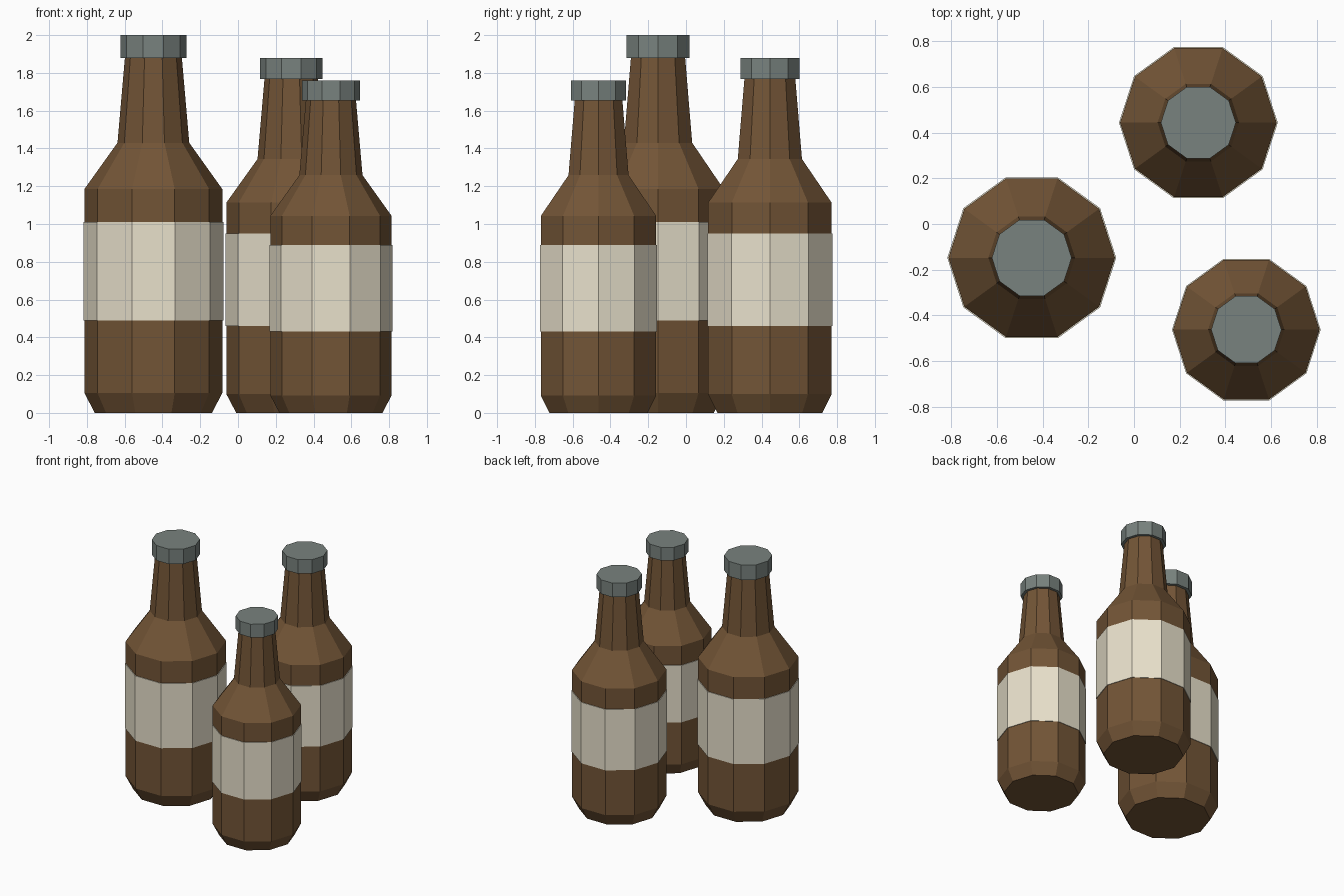
import bpy, bmesh
from math import cos, sin, tau

if "Cube" in bpy.data.objects:
    bpy.data.objects.remove(bpy.data.objects["Cube"])

SIDES = 10


def material(name, rgb):
    m = bpy.data.materials.new(name)
    m.diffuse_color = (*rgb, 1)
    m.use_nodes = True
    m.node_tree.nodes["Principled BSDF"].inputs["Base Color"].default_value = m.diffuse_color
    return m


def lathe(name, profile, scale, loc, mat, ring=False):
    """Spin (radius, z) points into a solid; ring=True closes the profile on itself."""
    bm = bmesh.new()
    loops = [[bm.verts.new((r * scale * cos(tau * i / SIDES),
                            r * scale * sin(tau * i / SIDES), z * scale))
              for i in range(SIDES)] for r, z in profile]
    pairs = list(zip(loops, loops[1:]))
    if ring:
        pairs.append((loops[-1], loops[0]))
    else:
        bm.faces.new(loops[0][::-1])
        bm.faces.new(loops[-1])
    for a, b in pairs:
        for i in range(SIDES):
            j = (i + 1) % SIDES
            bm.faces.new((a[i], a[j], b[j], b[i]))
    bmesh.ops.recalc_face_normals(bm, faces=bm.faces)
    mesh = bpy.data.meshes.new(name)
    bm.to_mesh(mesh)
    bm.free()
    mesh.materials.append(mat)
    ob = bpy.data.objects.new(name, mesh)
    ob.location = loc
    bpy.context.collection.objects.link(ob)


glass = material("brown_glass", (0.17, 0.09, 0.037))
paper = material("cream_paper", (0.81, 0.75, 0.60))
metal = material("grey_metal", (0.19, 0.225, 0.21))

# Profiles of the tallest bottle
body = [(0.31, 0), (0.365, 0.105), (0.365, 1.185), (0.19, 1.43), (0.15, 1.89)]
label = [(0.36, 0.49), (0.37, 0.49), (0.37, 1.01), (0.36, 1.01)]
cap = [(0.175, 1.88), (0.175, 2.0)]

# Three bottles: x, y, scale
for n, (x, y, s) in enumerate([(-0.448, -0.148, 1.0),
                               (0.282, 0.444, 0.94),
                               (0.492, -0.463, 0.88)], 1):
    loc = (x, y, 0)
    lathe(f"bottle_{n}_body", body, s, loc, glass)
    lathe(f"bottle_{n}_label", label, s, loc, paper, ring=True)
    lathe(f"bottle_{n}_cap", cap, s, loc, metal)
